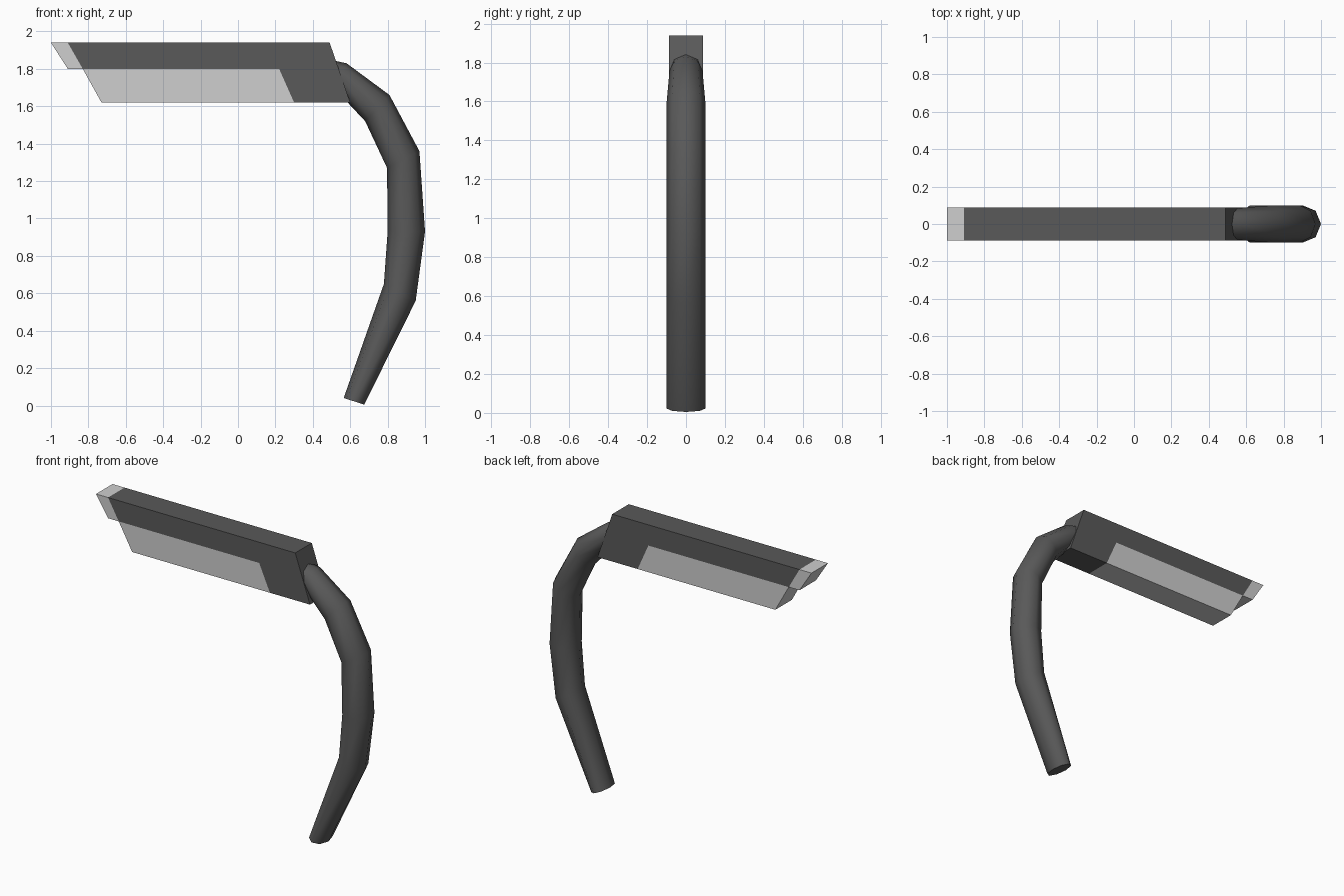
import bpy, bmesh, math
from mathutils import Vector

if "Cube" in bpy.data.objects:
    bpy.data.objects.remove(bpy.data.objects["Cube"])


def material(name, value):
    m = bpy.data.materials.new(name)
    m.diffuse_color = (value, value, value, 1)
    m.use_nodes = True
    m.node_tree.nodes["Principled BSDF"].inputs["Base Color"].default_value = m.diffuse_color
    return m


dark = material("dark_grey", 0.1)
light = material("light_grey", 0.62)


def finish(name, bm, mat):
    bmesh.ops.recalc_face_normals(bm, faces=bm.faces)
    me = bpy.data.meshes.new(name)
    bm.to_mesh(me)
    bm.free()
    me.materials.append(mat)
    ob = bpy.data.objects.new(name, me)
    bpy.context.collection.objects.link(ob)
    return ob


def prism(name, profile, half_width, mat):
    """Extrude an x/z outline symmetrically along y."""
    bm = bmesh.new()
    face = bm.faces.new([bm.verts.new((x, -half_width, z)) for x, z in profile])
    ext = bmesh.ops.extrude_face_region(bm, geom=[face])
    moved = [g for g in ext["geom"] if isinstance(g, bmesh.types.BMVert)]
    bmesh.ops.translate(bm, verts=moved, vec=(0, 2 * half_width, 0))
    return finish(name, bm, mat)


def tube(name, rings, sides, mat):
    """Smooth tube through rings of (outer x, z, inner x, z, y radius)."""
    bm = bmesh.new()
    loops = []
    for ox, oz, ix, iz, ry in rings:
        centre = Vector(((ox + ix) / 2, 0, (oz + iz) / 2))
        arm = Vector((ox, 0, oz)) - centre
        loop = []
        for i in range(sides):
            a = 2 * math.pi * i / sides
            loop.append(bm.verts.new(centre + arm * math.cos(a) + Vector((0, ry * math.sin(a), 0))))
        loops.append(loop)
    for a, b in zip(loops, loops[1:]):
        for i in range(sides):
            j = (i + 1) % sides
            bm.faces.new((a[i], a[j], b[j], b[i])).smooth = True
    # flat end caps with sharp rims
    for loop in (loops[0], loops[-1]):
        cap = bm.faces.new(loop)
        for e in cap.edges:
            e.smooth = False
    return finish(name, bm, mat)


# Lamp head: dark housing, light lens underneath, light front tip
W = 0.088
prism("lamp_housing", [(-0.91, 1.94), (0.49, 1.94), (0.6, 1.62), (0.3, 1.62),
                       (0.22, 1.8), (-0.83, 1.8)], W, dark)
prism("lamp_lens", [(-0.83, 1.8), (0.22, 1.8), (0.3, 1.62), (-0.73, 1.62)], W, light)
prism("lamp_tip", [(-1.0, 1.94), (-0.91, 1.94), (-0.83, 1.8), (-0.91, 1.8)], W, light)

# Curved arm, from the foot up into the housing
tube("curved_arm", [
    (0.675, 0.005, 0.565, 0.04, 0.1),
    (0.95, 0.56, 0.78, 0.65, 0.1),
    (1.0, 0.93, 0.80, 0.93, 0.1),
    (0.97, 1.36, 0.797, 1.27, 0.1),
    (0.81, 1.66, 0.68, 1.52, 0.1),
    (0.58, 1.83, 0.53, 1.68, 0.085),
    (0.34, 1.88, 0.32, 1.70, 0.085),
], 8, dark)
